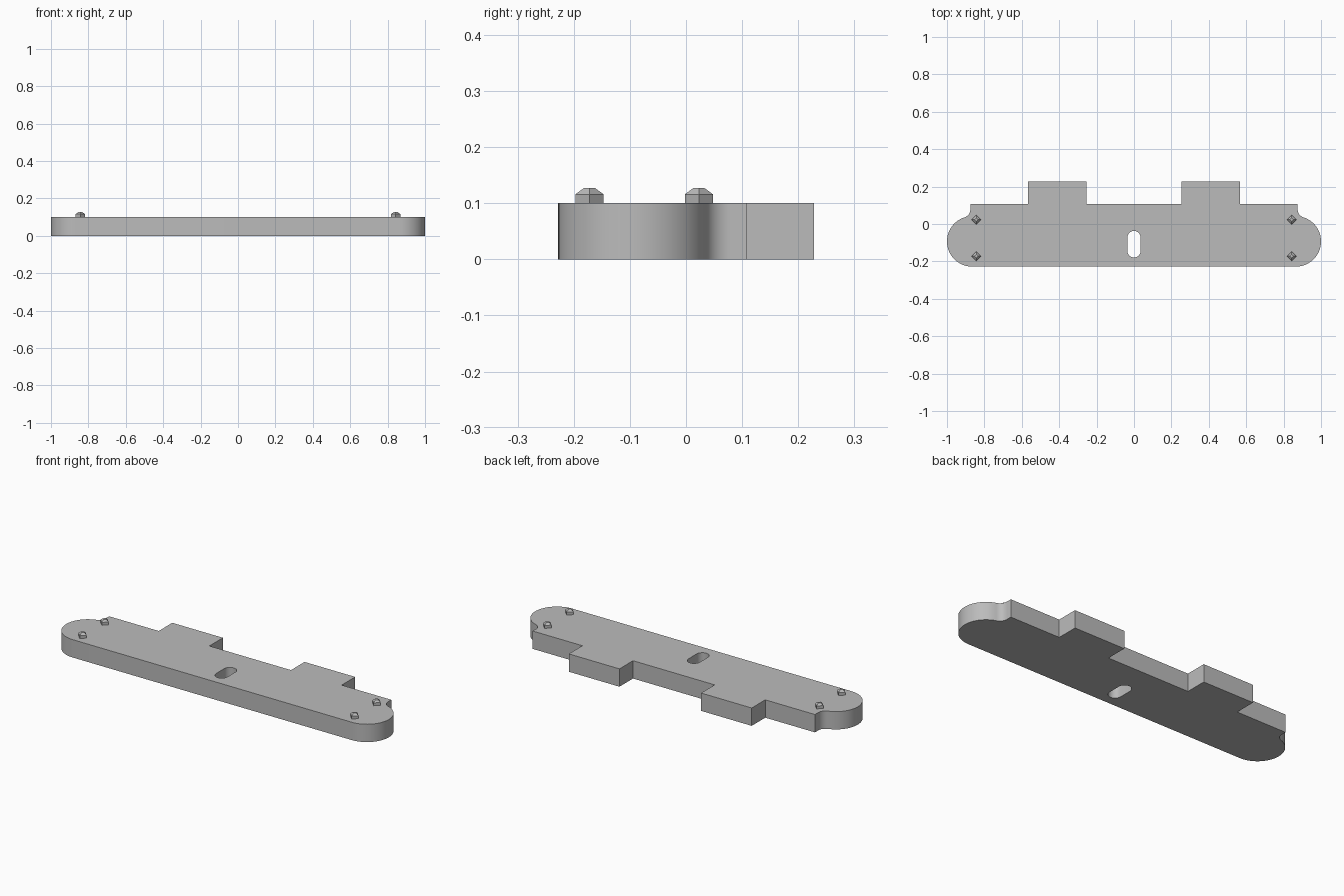
import bpy, bmesh
from math import sin, cos, pi, sqrt, atan2, radians
from mathutils import Matrix

cube = bpy.data.objects.get("Cube")
if cube:
    bpy.data.objects.remove(cube)

THICK = 0.1
FRONT, BACK, TAB_BACK = -0.228, 0.108, 0.228
END_X, END_R = 0.865, 0.135      # rounded ends
SHOULDER_X, FILLET = 0.875, 0.045
TAB_IN, TAB_OUT = 0.253, 0.567

grey = bpy.data.materials.new("plain_grey")
grey.use_nodes = True
colour = (0.5, 0.5, 0.5, 1)
grey.diffuse_color = colour
grey.node_tree.nodes["Principled BSDF"].inputs["Base Color"].default_value = colour


def arc(cx, cy, r, a0, a1, steps):
    angles = [a0 + (a1 - a0) * i / steps for i in range(steps + 1)]
    return [(cx + r * cos(a), cy + r * sin(a)) for a in angles]


def make_object(name, bm):
    bmesh.ops.recalc_face_normals(bm, faces=bm.faces)
    mesh = bpy.data.meshes.new(name)
    bm.to_mesh(mesh)
    bm.free()
    mesh.materials.append(grey)
    obj = bpy.data.objects.new(name, mesh)
    bpy.context.collection.objects.link(obj)
    return obj


def add_loop(bm, points):
    verts = [bm.verts.new((x, y, 0)) for x, y in points]
    for a, b in zip(verts, verts[1:] + verts[:1]):
        bm.edges.new((a, b))


# Left half outline: round end, concave fillet, shoulder, tab
end_y = FRONT + END_R
fillet_x = SHOULDER_X + FILLET
dx = fillet_x - END_X
dy = sqrt((END_R + FILLET) ** 2 - dx ** 2)
meet = atan2(dy, dx)
half = arc(END_X, end_y, END_R, -pi / 2, meet, 32)
half += arc(fillet_x, end_y + dy, FILLET, meet + pi, pi, 10)[1:]
half += [(SHOULDER_X, BACK), (TAB_OUT, BACK), (TAB_OUT, TAB_BACK),
         (TAB_IN, TAB_BACK), (TAB_IN, BACK)]
outline = half + [(-x, y) for x, y in reversed(half)]

# Slot through the middle
SLOT_R = 0.035
slot = arc(0, -0.072, SLOT_R, 0, pi, 16) + arc(0, -0.144, SLOT_R, pi, 2 * pi, 16)

# Plate
bm = bmesh.new()
add_loop(bm, outline)
add_loop(bm, slot)
bmesh.ops.triangle_fill(bm, edges=bm.edges[:], use_beauty=True, normal=(0, 0, 1))
bmesh.ops.dissolve_limit(bm, angle_limit=0.01, verts=[], edges=bm.edges[:])
raised = bmesh.ops.extrude_face_region(bm, geom=bm.faces[:], use_keep_orig=True)["geom"]
bmesh.ops.translate(bm, vec=(0, 0, THICK),
                    verts=[g for g in raised if isinstance(g, bmesh.types.BMVert)])
plate = make_object("plate", bm)
plate.select_set(True)
bpy.context.view_layer.objects.active = plate
bpy.ops.object.shade_smooth_by_angle(angle=radians(30))

# Locating pegs: four-sided post with a tapered tip
for side, x in (("left", 0.843), ("right", -0.843)):
    for place, y in (("front", -0.172), ("back", 0.023)):
        bm = bmesh.new()
        for r1, r2, z0, z1 in ((0.025, 0.025, THICK, 0.116), (0.025, 0.01, 0.116, 0.127)):
            bmesh.ops.create_cone(bm, cap_ends=True, segments=4, radius1=r1, radius2=r2,
                                  depth=z1 - z0,
                                  matrix=Matrix.Translation((x, y, (z0 + z1) / 2)))
        # Join post and tip into one closed shell
        inner = [f for f in bm.faces if abs(f.normal.z) > 0.9
                 and abs(f.calc_center_median().z - 0.116) < 0.001]
        bmesh.ops.delete(bm, geom=inner, context='FACES_ONLY')
        bmesh.ops.remove_doubles(bm, verts=bm.verts, dist=0.0005)
        make_object(f"{side}_{place}_peg", bm)
